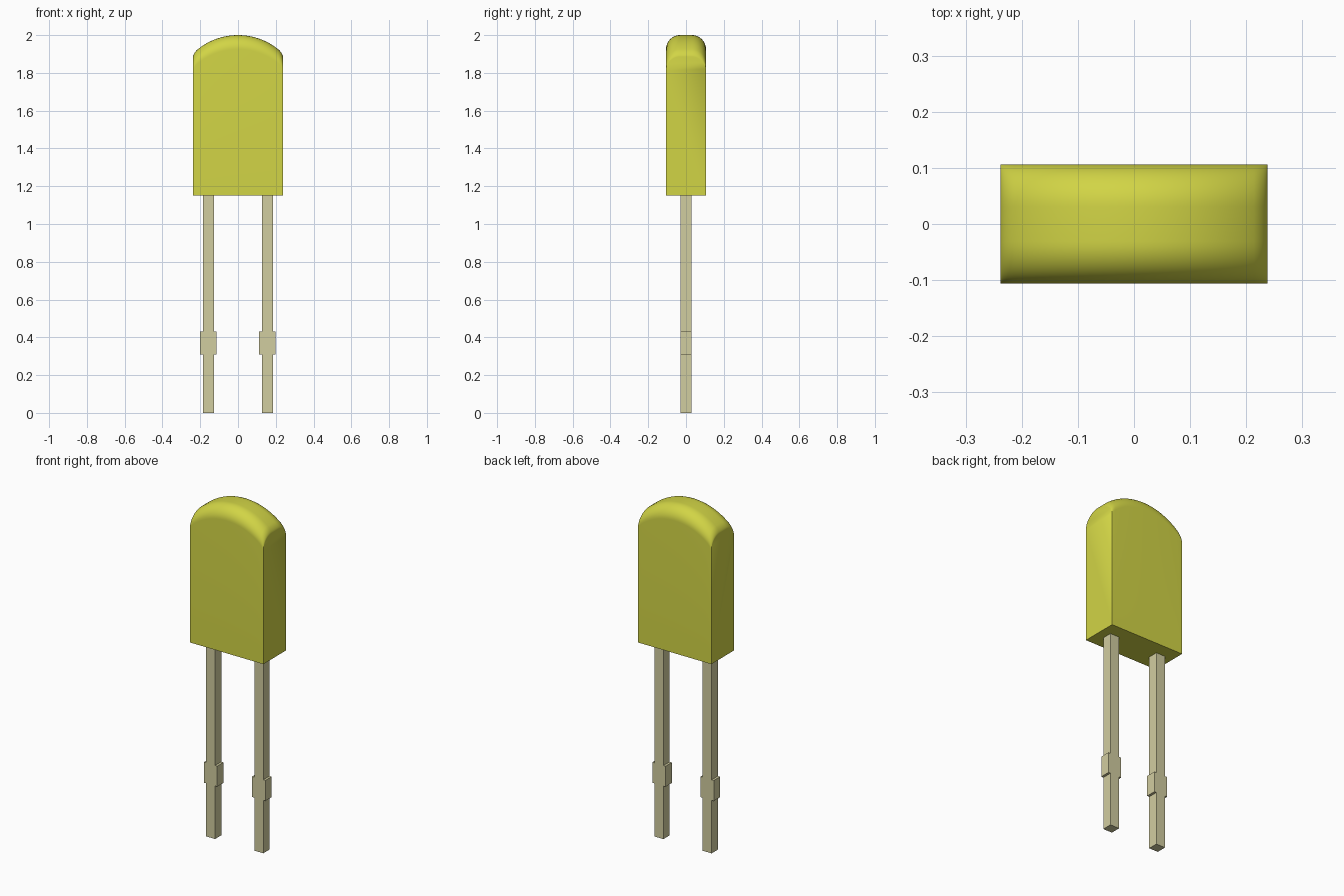
import bpy
import bmesh
import math

cube = bpy.data.objects.get("Cube")
if cube:
    bpy.data.objects.remove(cube, do_unlink=True)


def make_material(name, rgb, roughness):
    mat = bpy.data.materials.new(name)
    mat.use_nodes = True
    mat.diffuse_color = (*rgb, 1)
    shader = mat.node_tree.nodes["Principled BSDF"]
    shader.inputs["Base Color"].default_value = (*rgb, 1)
    shader.inputs["Roughness"].default_value = roughness
    return mat


def loft(name, sections, mat):
    """Skin a list of matching closed sections and cap both ends."""
    bm = bmesh.new()
    rings = [[bm.verts.new(p) for p in section] for section in sections]
    for a, b in zip(rings, rings[1:]):
        for i in range(len(a)):
            j = (i + 1) % len(a)
            bm.faces.new((a[i], a[j], b[j], b[i]))
    bm.faces.new(rings[0])
    bm.faces.new(rings[-1])
    bmesh.ops.recalc_face_normals(bm, faces=bm.faces)
    mesh = bpy.data.meshes.new(name)
    bm.to_mesh(mesh)
    bm.free()
    mesh.materials.append(mat)
    obj = bpy.data.objects.new(name, mesh)
    bpy.context.collection.objects.link(obj)
    return obj


yellow = make_material("yellow plastic", (0.64, 0.66, 0.06), 0.4)
metal = make_material("tinned metal", (0.64, 0.61, 0.35), 0.5)

# Body: arched crown with rounded front and back edges
HALF_X, HALF_Y, BASE, TOP = 0.238, 0.106, 1.15, 2.0
ROUND, ARCH = 0.075, 0.34
FILLET = 0.024


def crown(x):
    x = abs(x)
    z = TOP - ARCH + math.sqrt(ARCH ** 2 - x ** 2)
    over = max(0, x - (HALF_X - FILLET))
    return z - 0.7 * (FILLET - math.sqrt(max(0, FILLET ** 2 - over ** 2)))


# Section across the depth: (y, drop below the crown)
curve = []
for i in range(13):
    a = math.pi / 2 * i / 12
    curve.append((HALF_Y - ROUND + ROUND * math.sin(a), ROUND * (1 - math.cos(a))))
section = [(-y, d) for y, d in reversed(curve)] + curve

# Stations along the width, closer together at the corner fillets
half = [(HALF_X - FILLET) * i / 16 for i in range(17)]
half += [HALF_X - FILLET + FILLET * math.sin(math.pi / 2 * i / 6) for i in range(1, 7)]
stations = [-x for x in reversed(half[1:])] + half

body = loft("body", [
    [(x, -HALF_Y, BASE)] + [(x, y, crown(x) - d) for y, d in section] + [(x, HALF_Y, BASE)]
    for x in stations], yellow)
bpy.ops.object.select_all(action="DESELECT")
body.select_set(True)
bpy.context.view_layer.objects.active = body
bpy.ops.object.shade_smooth_by_angle(angle=math.radians(40))

# Legs: square pins with a wider stop collar
PIN, COLLAR, LOW, HIGH = 0.029, 0.043, 0.31, 0.43
side = [(PIN, 0), (PIN, LOW), (COLLAR, LOW), (COLLAR, HIGH), (PIN, HIGH), (PIN, BASE)]
outline = side + [(-x, z) for x, z in reversed(side)]
for name, cx in (("left_leg", 0.155), ("right_leg", -0.157)):
    loft(name, [[(cx + x, y, z) for x, z in outline] for y in (-PIN, PIN)], metal)
